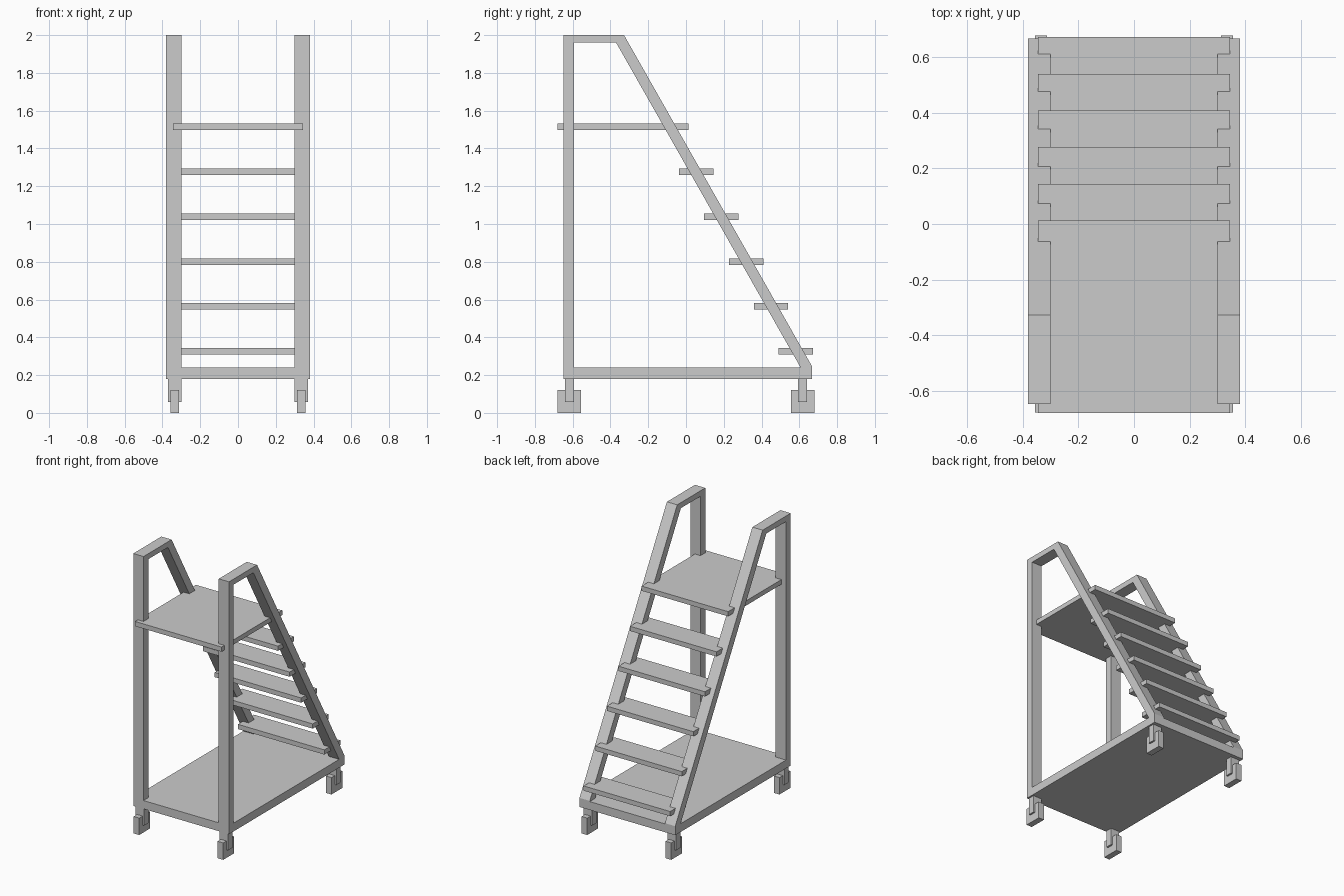
import bpy, bmesh

if "Cube" in bpy.data.objects:
    bpy.data.objects.remove(bpy.data.objects["Cube"])


def make_object(name, bm):
    bmesh.ops.recalc_face_normals(bm, faces=bm.faces)
    mesh = bpy.data.meshes.new(name)
    bm.to_mesh(mesh)
    bm.free()
    obj = bpy.data.objects.new(name, mesh)
    bpy.context.collection.objects.link(obj)
    return obj


def box(name, x, y, z):
    """Box from (min, max) ranges on each axis."""
    bm = bmesh.new()
    bmesh.ops.create_cube(bm, size=1)
    for v in bm.verts:
        v.co = [r[0] if c < 0 else r[1] for r, c in zip((x, y, z), v.co)]
    return make_object(name, bm)


def extrude_loop(name, outer, inner, x0, x1):
    """Closed frame between two matching (y, z) outlines, extruded along x."""
    bm = bmesh.new()
    o0, i0, o1, i1 = [[bm.verts.new((x, y, z)) for y, z in pts]
                      for x in (x0, x1) for pts in (outer, inner)]
    n = len(outer)
    for a, b in ((o0, i0), (o1, i1), (o0, o1), (i0, i1)):
        for k in range(n):
            j = (k + 1) % n
            if (a[k].co - a[j].co).length < 1e-6:
                continue
            verts = [a[k], a[j], b[j], b[k]]
            bm.faces.new(verts)
    bmesh.ops.remove_doubles(bm, verts=bm.verts, dist=1e-5)
    return make_object(name, bm)


# Side frames: post, handrail, sloping stringer and bottom rail in one loop
outer = [(-0.648, 0.18), (-0.648, 2.0), (-0.328, 2.0), (0.668, 0.245), (0.668, 0.18)]
inner = [(-0.594, 0.24), (-0.594, 1.96), (-0.37, 1.96), (0.604, 0.245), (0.607, 0.24)]
for side, (x0, x1) in {"left": (-0.382, -0.30), "right": (0.30, 0.382)}.items():
    extrude_loop(side + "_side_frame", outer, inner, x0, x1)

# Base deck between the frames
box("base_deck", (-0.30, 0.30), (-0.648, 0.668), (0.18, 0.24))

# Treads running through the stringers
for i in range(5):
    y, z = 0.582 - 0.132 * i, 0.326 + 0.2375 * i
    box(f"tread_{i + 1}", (-0.345, 0.345), (y - 0.091, y + 0.091), (z - 0.017, z + 0.017))

# Upper platform
box("platform", (-0.345, 0.345), (-0.68, 0.012), (1.498, 1.532))

# Casters: block wheel in an inverted U fork
for sx in (-1, 1):
    for y in (-0.617, 0.617):
        cx = sx * 0.335
        fy = (y - 0.024, y + 0.024)
        box("caster_wheel", (cx - 0.022, cx + 0.022), (y - 0.062, y + 0.062), (0, 0.122))
        box("caster_fork_top", (cx - 0.035, cx + 0.035), fy, (0.122, 0.18))
        for s in (-1, 1):
            xs = sorted((cx + s * 0.022, cx + s * 0.035))
            box("caster_fork_plate", xs, fy, (0.057, 0.122))
